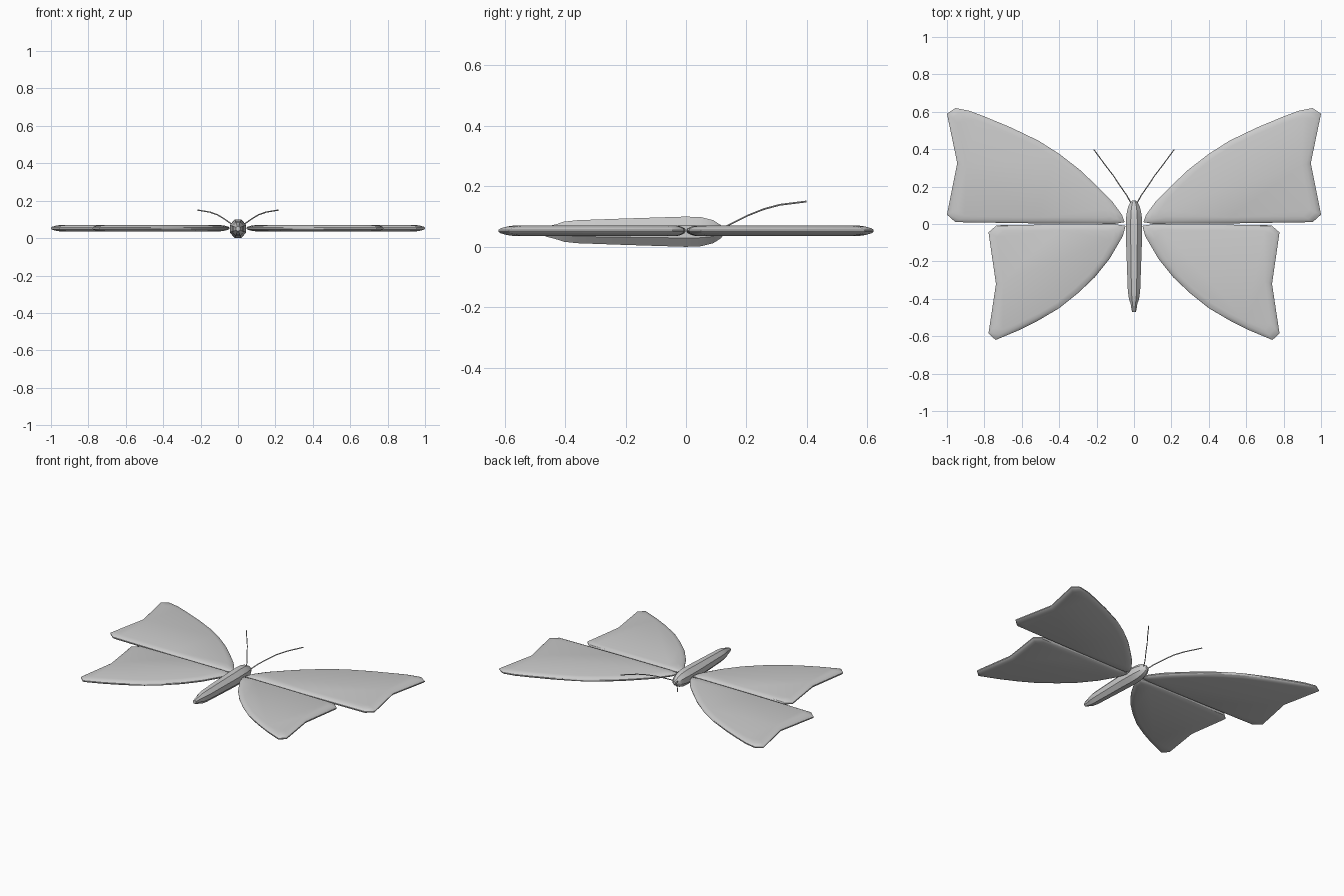
import bpy
from math import cos, sin, pi, radians

Z = 0.053  # height of the wing plane


def make(name, verts, faces):
    me = bpy.data.meshes.new(name)
    me.from_pydata(verts, [], faces)
    me.update()
    me.shade_smooth()
    me.set_sharp_from_angle(angle=radians(30))
    ob = bpy.data.objects.new(name, me)
    bpy.context.collection.objects.link(ob)
    return ob


def loft(name, rings):
    # skin a stack of equal-length rings and cap both ends
    n = len(rings[0])
    verts = [v for r in rings for v in r]
    faces = [(k * n + i, k * n + (i + 1) % n, (k + 1) * n + (i + 1) % n, (k + 1) * n + i)
             for k in range(len(rings) - 1) for i in range(n)]
    last = (len(rings) - 1) * n
    faces += [tuple(range(n))[::-1], tuple(range(last, last + n))]
    return make(name, verts, faces)


def wing(name, outline, centre, side):
    # thin plate whose rim is rounded over towards the edge
    pts = [(x * side, y) for x, y in outline]
    area = sum(a[0] * b[1] - b[0] * a[1] for a, b in zip(pts, pts[1:] + pts[:1]))
    if area < 0:
        pts.reverse()
    cx, cy = centre[0] * side, centre[1]
    levels = [(0.86, 0.018), (0.93, 0.014), (0.985, 0.008), (1.0, 0.003)]
    levels = [(s, -h) for s, h in levels] + levels[::-1]
    rings = [[(cx + (x - cx) * s, cy + (y - cy) * s, Z + h) for x, y in pts]
             for s, h in levels]
    return loft(name, rings)


# wings, right side outlines
fore = [(0.05, 0.01), (0.065, 0.05), (0.12, 0.125), (0.2, 0.205), (0.29, 0.29),
        (0.4, 0.375), (0.51, 0.445), (0.66, 0.517), (0.8, 0.575), (0.88, 0.605),
        (0.955, 0.62), (1.0, 0.59), (0.945, 0.325), (1.0, 0.05), (0.955, 0.01),
        (0.5, 0.003), (0.1, 0.001)]
hind = [(0.045, -0.01), (0.06, -0.065), (0.13, -0.185), (0.21, -0.285), (0.3, -0.37),
        (0.4, -0.45), (0.51, -0.515), (0.62, -0.57), (0.74, -0.62), (0.778, -0.585),
        (0.738, -0.32), (0.778, -0.045), (0.735, -0.007), (0.4, -0.002), (0.1, -0.001)]
for side, label in ((1, "right"), (-1, "left")):
    wing("fore_wing_" + label, fore, (0.6, 0.24), side)
    wing("hind_wing_" + label, hind, (0.46, -0.22), side)

# body: octagonal rings along y (y, half width, half height)
profile = [(-0.47, 0.01, 0.012), (-0.46, 0.013, 0.017), (-0.425, 0.018, 0.026),
           (-0.405, 0.026, 0.033), (-0.36, 0.033, 0.038), (-0.22, 0.038, 0.043),
           (-0.08, 0.043, 0.0475), (0.0, 0.043, 0.05), (0.05, 0.041, 0.048),
           (0.09, 0.032, 0.038), (0.115, 0.02, 0.022), (0.125, 0.009, 0.01)]
k = 1 / cos(pi / 8)
loft("body", [[(rx * k * cos(a), y, 0.05 + rz * k * sin(a))
               for a in (-(i + 0.5) * pi / 4 for i in range(8))]
              for y, rx, rz in profile])

# antennae
path = [(0.012, 0.105, 0.053), (0.04, 0.155, 0.079), (0.075, 0.205, 0.104),
        (0.11, 0.258, 0.125), (0.15, 0.31, 0.139), (0.215, 0.398, 0.15)]
for side, label in ((1, "right"), (-1, "left")):
    loft("antenna_" + label,
         [[(x * side + 0.0035 * cos(a), y, z + 0.0035 * sin(a))
           for a in (-i * pi / 3 for i in range(6))] for x, y, z in path])
